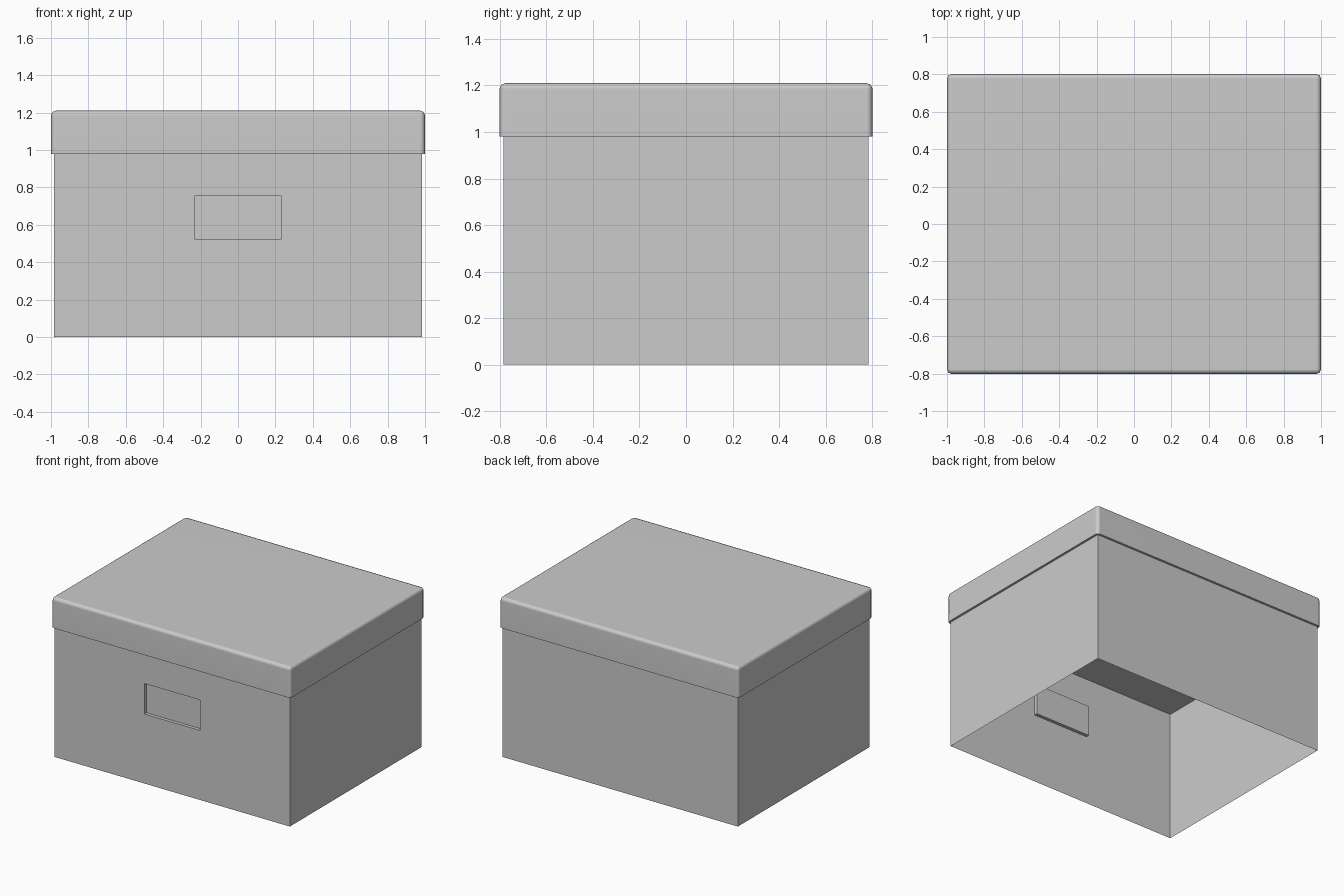
import bpy
import bmesh
from mathutils import Vector, Matrix

cube = bpy.data.objects.get("Cube")
if cube:
    bpy.data.objects.remove(cube, do_unlink=True)

# One grey for the whole box
grey = bpy.data.materials.new("plain grey")
grey.use_nodes = True
colour = (0.6, 0.6, 0.6, 1.0)
grey.diffuse_color = colour
grey.node_tree.nodes["Principled BSDF"].inputs["Base Color"].default_value = colour

RIM = 0.98


def block(size, bottom):
    """A bmesh cuboid centred on x and y, standing on the given height."""
    bm = bmesh.new()
    move = Matrix.Translation((0, 0, bottom + size[2] / 2))
    bmesh.ops.create_cube(bm, size=1.0, matrix=move @ Matrix.Diagonal((*size, 1)))
    return bm


def add_object(name, bm):
    mesh = bpy.data.meshes.new(name)
    bm.to_mesh(mesh)
    bm.free()
    mesh.materials.append(grey)
    obj = bpy.data.objects.new(name, mesh)
    bpy.context.collection.objects.link(obj)
    return obj


# Box body: thin walls, open below and under the lid
bm = block((1.966, 1.57, RIM), 0)
bm.normal_update()
bmesh.ops.delete(bm, geom=[f for f in bm.faces if abs(f.normal.z) > 0.5],
                 context='FACES_ONLY')

# Label recess: cut a rectangle in the front wall and push it inwards
for point, direction in (((-0.233, 0, 0), (1, 0, 0)), ((0.233, 0, 0), (1, 0, 0)),
                         ((0, 0, 0.525), (0, 0, 1)), ((0, 0, 0.755), (0, 0, 1))):
    bm.normal_update()
    front = [f for f in bm.faces if f.normal.y < -0.5]
    edges = {e for f in front for e in f.edges}
    # Keep the cuts inside the strip that holds the label
    if direction[2]:
        front = [f for f in front if abs(f.calc_center_median().x) < 0.1]
        edges = {e for f in front for e in f.edges}
    verts = {v for f in front for v in f.verts}
    bmesh.ops.bisect_plane(bm, geom=list(verts) + list(edges) + front,
                           plane_co=point, plane_no=direction)
bm.normal_update()
label = min((f for f in bm.faces if f.normal.y < -0.5),
            key=lambda f: (f.calc_center_median() - Vector((0, -0.785, 0.64))).length)
panel = bmesh.ops.extrude_discrete_faces(bm, faces=[label])["faces"][0]
bmesh.ops.translate(bm, verts=panel.verts, vec=(0, 0.025, 0))
add_object("box_body", bm)

# Lid: wider than the body, softened on its top and upright edges
bm = block((2.0, 1.604, 1.21 - RIM), RIM)
soft = [e for e in bm.edges if any(v.co.z > RIM + 0.01 for v in e.verts)]
bmesh.ops.bevel(bm, geom=soft, offset=0.025, offset_type='OFFSET',
                segments=2, profile=0.5, affect='EDGES')
lid = add_object("lid", bm)
for poly in lid.data.polygons:
    poly.use_smooth = True
bpy.context.view_layer.objects.active = lid
lid.select_set(True)
bpy.ops.object.shade_smooth_by_angle(angle=0.9)
weighted = lid.modifiers.new("flat large faces", 'WEIGHTED_NORMAL')
weighted.keep_sharp = True
